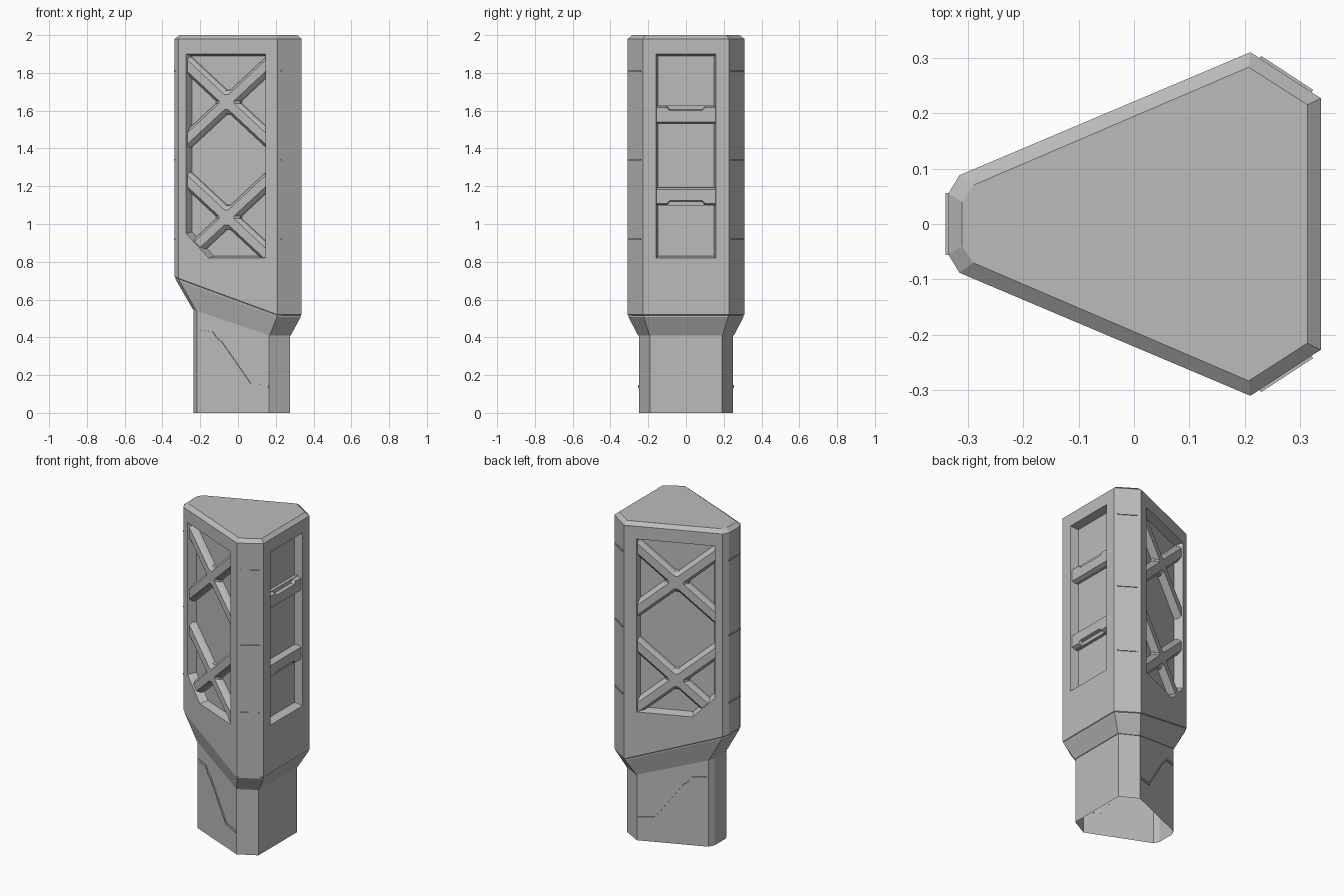
import bpy, bmesh
from mathutils import Vector

if "Cube" in bpy.data.objects:
    bpy.data.objects.remove(bpy.data.objects["Cube"])

grey = bpy.data.materials.new("matte_grey")
grey.use_nodes = True
grey.diffuse_color = (0.5, 0.5, 0.5, 1)
grey.node_tree.nodes["Principled BSDF"].inputs["Base Color"].default_value = (0.5, 0.5, 0.5, 1)


def loft(name, rings, caps=(True, True)):
    """Skin a stack of equal-length rings into one flat-shaded object."""
    bm = bmesh.new()
    loops = [[bm.verts.new(p) for p in ring] for ring in rings]
    n = len(loops[0])
    for low, high in zip(loops, loops[1:]):
        for i in range(n):
            j = (i + 1) % n
            bm.faces.new((low[i], low[j], high[j], high[i]))
    if caps[0]:
        bm.faces.new(loops[0][::-1])
    if caps[1]:
        bm.faces.new(loops[-1])
    if all(caps):
        bmesh.ops.recalc_face_normals(bm, faces=bm.faces)
    mesh = bpy.data.meshes.new(name)
    bm.to_mesh(mesh)
    bm.free()
    mesh.materials.append(grey)
    obj = bpy.data.objects.new(name, mesh)
    bpy.context.scene.collection.objects.link(obj)
    return obj


def outline(half):
    """Mirror one half of a plan outline into a full counterclockwise loop."""
    return [(x, -y) for x, y in half] + [(x, y) for x, y in reversed(half)]


def ring(plan, z):
    return [Vector((x, y, z(x) if callable(z) else z)) for x, y in plan]


def slanted(x_flat, z_flat, slope):
    return lambda x: z_flat + max(0, x_flat - x) * slope


class Wall:
    """Maps (along, height, outward) on an upright wall into space."""
    def __init__(self, origin, along, normal):
        self.o, self.t = Vector(origin), Vector(along)
        self.n = Vector(normal).normalized()

    def prism(self, name, layers):
        return loft(name, [[self.o + self.t * a + self.n * d + Vector((0, 0, z))
                            for a, z in poly] for poly, d in layers])


def scaled(poly, sa, sz):
    ca = (min(p[0] for p in poly) + max(p[0] for p in poly)) / 2
    cz = (min(p[1] for p in poly) + max(p[1] for p in poly)) / 2
    return [(ca + (a - ca) * sa, cz + (z - cz) * sz) for a, z in poly]


def band(a0, z0, a1, z1, half):
    return [(a0, z0 - half), (a1, z1 - half), (a1, z1 + half), (a0, z0 + half)]


# Plan outlines of the main shell, its top and the neck
shell = outline([(-0.335, 0.055), (-0.315, 0.088), (0.21, 0.31), (0.337, 0.227)])
lid = outline([(-0.31, 0.04), (-0.29, 0.07), (0.207, 0.283), (0.313, 0.215)])
stem = outline([(-0.235, 0.055), (-0.218, 0.088), (0.165, 0.25), (0.275, 0.19)])
lip = [(x * 0.985, y * 0.985) for x, y in shell]
collar = [(x * 1.015, y * 1.015) for x, y in stem]

# Main body with tapered shoulder
edge = slanted(0.21, 0.52, 0.367)
body = loft("body", [
    ring(collar, slanted(0.165, 0.41, 0.34)),
    ring(lip, lambda x: edge(x) - 0.012),
    ring(lip, lambda x: edge(x) - 0.004),
    ring(shell, edge),
    ring(shell, 1.98),
    ring(lid, 2.0)])

# Open-bottomed neck
loft("neck", [ring(stem, 0), ring(stem, slanted(0.165, 0.43, 0.34))], (False, False))

# Wall frames
SLOPE = 0.423
sides = {"front": Wall((0, -0.221, 0), (1, -SLOPE, 0), (-SLOPE, -1, 0)),
         "back": Wall((0, 0.221, 0), (1, SLOPE, 0), (-SLOPE, 1, 0))}
end_wall = Wall((0.337, 0, 0), (0, 1, 0), (1, 0, 0))

# Recesses cut into the three broad walls
side_panel = [(-0.275, 0.95), (-0.155, 0.82), (0.145, 0.82), (0.145, 1.9), (-0.275, 1.9)]
end_panel = [(-0.158, 0.82), (0.158, 0.82), (0.158, 1.9), (-0.158, 1.9)]


def recess(wall, name, poly):
    cutter = wall.prism(name + "_recess_cutter", [
        (scaled(poly, 0.94, 0.98), -0.05), (poly, 0), (scaled(poly, 1.024, 1.008), 0.02)])
    cutter.hide_render = True
    cutter.hide_set(True)
    mod = body.modifiers.new(name + "_recess", "BOOLEAN")
    mod.operation, mod.solver, mod.object = "DIFFERENCE", "EXACT", cutter
    return cutter


cutters = [recess(wall, name, side_panel) for name, wall in sides.items()]
cutters.append(recess(end_wall, "end", end_panel))

# Apply the cuts and drop the cutters
bpy.context.view_layer.update()
cut_mesh = bpy.data.meshes.new_from_object(
    body.evaluated_get(bpy.context.evaluated_depsgraph_get()))
body.modifiers.clear()
body.data = cut_mesh
for cutter in cutters:
    bpy.data.objects.remove(cutter)

# Crossed braces in the side recesses
for side, wall in sides.items():
    for level, zc in (("upper", 1.645), ("lower", 1.035)):
        for lean, rise in (("rising", 0.2), ("falling", -0.2)):
            wall.prism(f"{side}_{level}_{lean}_brace", [
                (band(-0.28, zc - rise, 0.15, zc + rise, h), d)
                for h, d in ((0.055, -0.055), (0.052, -0.03), (0.03, -0.01))])
        wall.prism(f"{side}_{level}_brace_hub", [
            (band(-0.065 - h, zc, -0.065 + h, zc, h), d)
            for h, d in ((0.066, -0.055), (0.063, -0.03), (0.04, -0.01))])

# Notched rungs in the end recess
for name, zc, flip in (("upper_rung", 1.58, 1), ("lower_rung", 1.145, -1)):
    end_wall.prism(name + "_base", [
        (band(-0.156, zc, 0.156, zc, 0.048), d) for d in (-0.055, -0.03)])
    notched = [(-0.156, -0.048), (0.156, -0.048), (0.156, 0.045), (0.1, 0.045),
               (0.085, 0.026), (-0.085, 0.026), (-0.1, 0.045), (-0.156, 0.045)]
    face = [(a, zc + flip * z) for a, z in notched]
    end_wall.prism(name + "_face", [(face, -0.03), (scaled(face, 1, 0.8), -0.01)])

# Thin level marks on the corner facets and the narrow end
corner = Vector((0.127, 0.083, 0)).normalized()
mark_walls = {
    "front_corner": Wall((0.2735, -0.2685, 0), corner, (corner.y, -corner.x, 0)),
    "back_corner": Wall((0.2735, 0.2685, 0), (corner.x, -corner.y, 0), (corner.y, corner.x, 0)),
    "narrow_end": Wall((-0.335, 0, 0), (0, 1, 0), (-1, 0, 0))}
for name, wall in mark_walls.items():
    for i, z in enumerate((0.92, 1.34, 1.81)):
        wall.prism(f"{name}_mark_{i + 1}", [
            (band(-0.056, z, 0.056, z, 0.004), d) for d in (-0.001, 0.005)])

# Stepped trim line on each side of the neck
path = [(-0.21, 0.432), (-0.13, 0.422), (-0.112, 0.39), (-0.085, 0.37),
        (0.068, 0.15), (0.163, 0.14)]
trim = [(a, z - 0.007) for a, z in path] + [(a, z + 0.007) for a, z in reversed(path)]
for name, s in (("front", -1), ("back", 1)):
    wall = Wall((0, s * 0.18, 0), (1, s * SLOPE, 0), (-SLOPE, s, 0))
    wall.prism(name + "_neck_trim", [(trim, -0.001), (trim, 0.006)])
